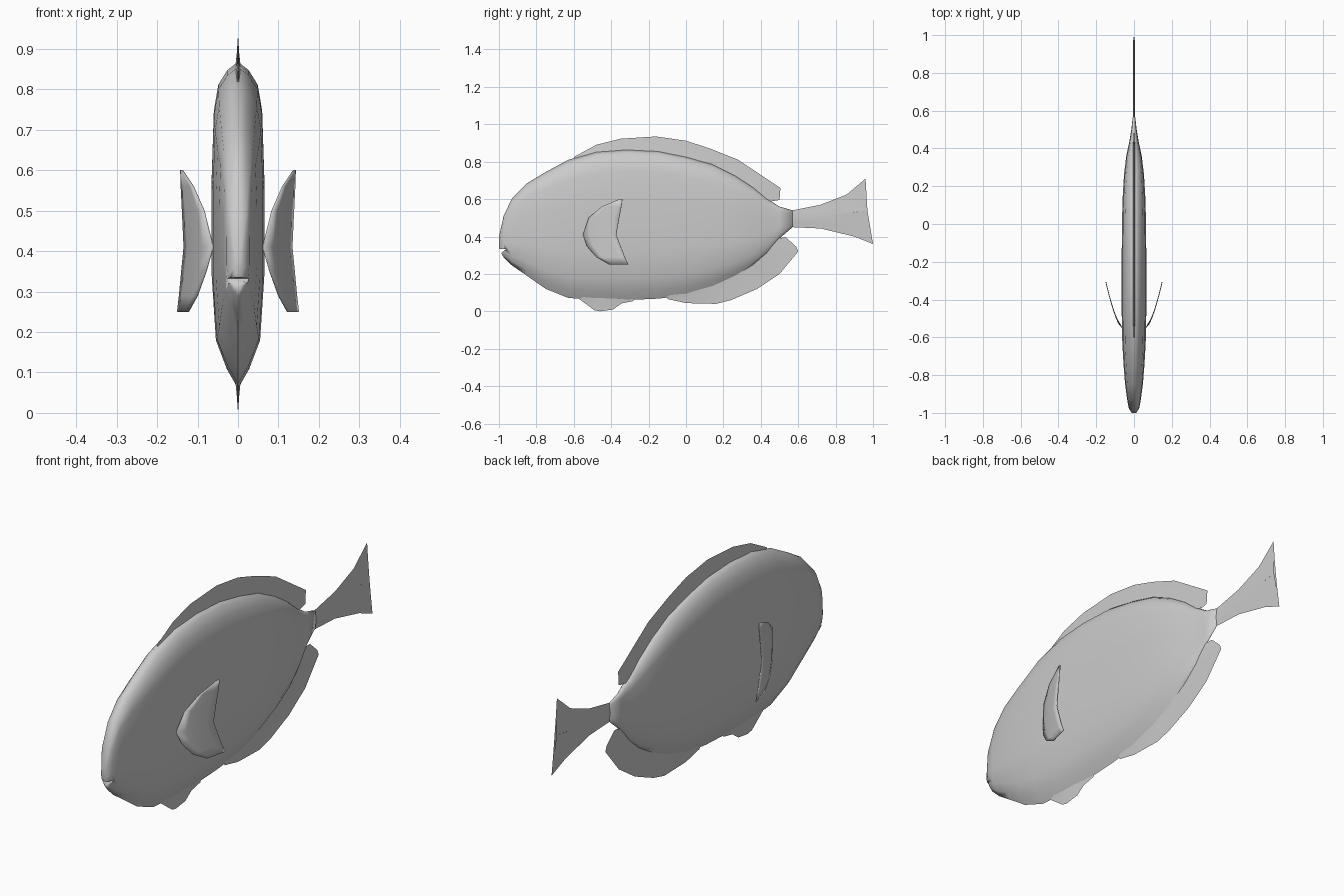
import bpy, bmesh, math

if "Cube" in bpy.data.objects:
    bpy.data.objects.remove(bpy.data.objects["Cube"])


def make(name, verts, faces, angle=60):
    bm = bmesh.new()
    vs = [bm.verts.new(v) for v in verts]
    for f in faces:
        bm.faces.new([vs[i] for i in f])
    bmesh.ops.remove_doubles(bm, verts=bm.verts, dist=1e-5)
    bmesh.ops.recalc_face_normals(bm, faces=bm.faces)
    me = bpy.data.meshes.new(name)
    bm.to_mesh(me)
    bm.free()
    ob = bpy.data.objects.new(name, me)
    bpy.context.collection.objects.link(ob)
    smooth(ob, angle)
    return ob


def smooth(ob, angle):
    bpy.ops.object.select_all(action='DESELECT')
    ob.select_set(True)
    bpy.context.view_layer.objects.active = ob
    bpy.ops.object.shade_smooth_by_angle(angle=math.radians(angle))


def fin(name, strips, h=0.008):
    """Thin fin: each strip is a list of (base y, base z, edge y, edge z)."""
    verts, faces = [], []
    for rows in strips:
        for s in (1, -1):
            o = len(verts)
            for by, bz, ey, ez in rows:
                verts += [(s * h, by, bz),
                          (s * h * 0.4, (by + ey) / 2, (bz + ez) / 2),
                          (0, ey, ez)]
            for i in range(len(rows) - 1):
                for k in range(2):
                    a = o + i * 3 + k
                    faces.append((a, a + 1, a + 4, a + 3))
    return make(name, verts, faces)


# Body: sections (y, bottom z, top z, half width)
sections = [
    (-1.0, .335, .40, .012), (-.975, .288, .51, .028), (-.93, .245, .605, .036),
    (-.85, .19, .685, .047), (-.75, .12, .745, .055), (-.63, .072, .81, .062),
    (-.48, .06, .855, .065), (-.32, .06, .868, .065), (-.15, .068, .86, .065),
    (0, .085, .83, .064), (.14, .125, .79, .06), (.26, .18, .73, .053),
    (.36, .24, .665, .041), (.43, .30, .605, .026), (.50, .39, .56, .014),
    (.57, .45, .54, .006)]
profile = [(0, 0), (.06, .42), (.15, .84), (.35, 1), (.65, 1), (.85, .92), (.93, .75), (.975, .4), (1, 0)]
ring = profile + [(t, -w) for t, w in profile[-2:0:-1]]
n = len(ring)
verts = [(w * hw, y, lo + t * (hi - lo)) for y, lo, hi, hw in sections for t, w in ring]
faces = [(i * n + k, i * n + (k + 1) % n, (i + 1) * n + (k + 1) % n, (i + 1) * n + k)
         for i in range(len(sections) - 1) for k in range(n)]
faces += [tuple(range(n)), tuple(range(len(verts) - n, len(verts)))]
body = make("body", verts, faces, 100)

# Mouth notch cut into the nose
tri = [(-1.03, .36), (-1.03, .305), (-.965, .325)]
tri = [(-1.03, .337), (-1.03, .312), (-.99, .311), (-.962, .332)]
m = len(tri)
cutter = make("mouth_cutter", [(x, y, z) for x in (-.1, .1) for y, z in tri],
              [tuple(range(m)), tuple(range(m, 2 * m))] +
              [(i, (i + 1) % m, m + (i + 1) % m, m + i) for i in range(m)])
cutter.hide_render = True
mod = body.modifiers.new("mouth", 'BOOLEAN')
mod.operation, mod.object, mod.solver = 'DIFFERENCE', cutter, 'EXACT'
bpy.context.view_layer.objects.active = body
bpy.ops.object.modifier_apply(modifier=mod.name)
bpy.data.objects.remove(cutter)
smooth(body, 100)

# Dorsal fin
fin("dorsal_fin", [[
    (-.60, .80, -.60, .825), (-.48, .83, -.48, .89), (-.34, .845, -.35, .923),
    (-.16, .84, -.16, .935), (0, .81, 0, .912), (.10, .78, .13, .87),
    (.20, .73, .28, .81), (.30, .67, .40, .73), (.36, .62, .505, .66),
    (.40, .58, .50, .595)]])

# Anal fin
fin("anal_fin", [[
    (-.10, .09, -.10, .066), (0, .11, 0, .044), (.10, .14, .16, .04),
    (.16, .17, .24, .06), (.25, .21, .38, .12), (.34, .26, .50, .20),
    (.40, .31, .60, .32), (.43, .35, .59, .345), (.46, .39, .535, .395)]])

# Pelvic fin
fin("pelvic_fin", [[
    (-.57, .09, -.57, .065), (-.52, .09, -.49, .006), (-.46, .09, -.46, 0),
    (-.40, .09, -.39, .01), (-.35, .09, -.345, .042), (-.28, .09, -.28, .055)]])

# Tail fin, upper and lower halves
fin("tail_fin", [
    [(.50, .49, .50, .555), (.57, .495, .57, .54), (.72, .51, .72, .57),
     (.86, .525, .86, .625), (.97, .54, .96, .71)],
    [(.50, .49, .50, .42), (.57, .495, .57, .45), (.72, .51, .72, .443),
     (.90, .53, .90, .40), (.97, .54, 1.0, .36)]], 0.005)

# Pectoral fins: rows (z, front y, back y), curving outward towards the back
rows = [(.60, -.355, -.34), (.56, -.45, -.345), (.50, -.52, -.357), (.41, -.55, -.373),
        (.35, -.53, -.35), (.29, -.48, -.327), (.25, -.41, -.307)]
steps = 5
for side, s in (("right", 1), ("left", -1)):
    verts = []
    for z, a, b in rows:
        for j in range(steps + 1):
            y = a + (b - a) * j / steps
            verts.append((s * (.062 + .087 * max(0, (y + .55) / .243) ** .65), y, z))
    c = steps + 1
    faces = [(i * c + j, i * c + j + 1, i * c + c + j + 1, i * c + c + j)
             for i in range(len(rows) - 1) for j in range(steps)]
    pec = make("pectoral_fin_" + side, verts, faces)
    sol = pec.modifiers.new("thickness", 'SOLIDIFY')
    sol.thickness, sol.offset = .004, 0
